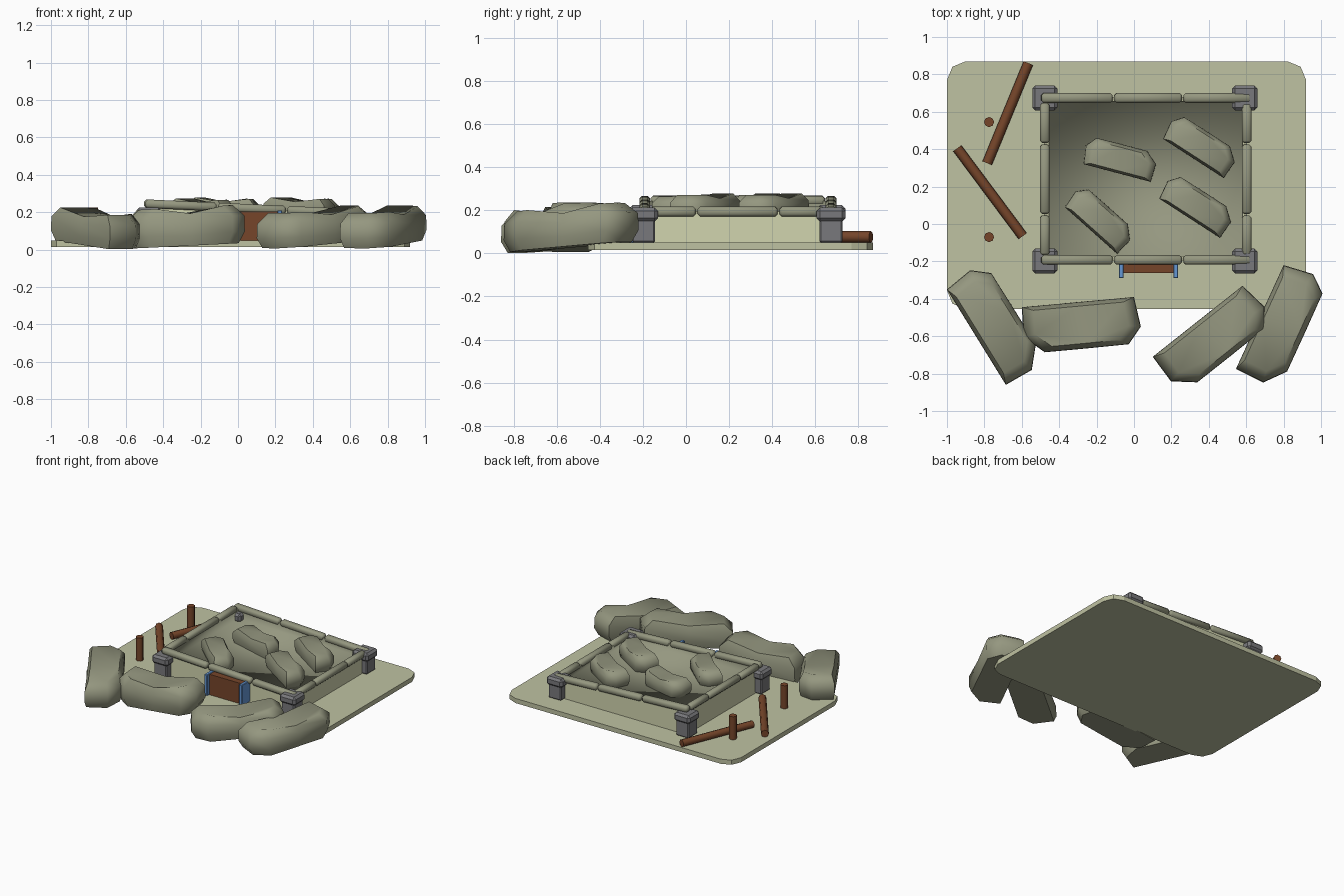
import bpy, bmesh, math
from mathutils import Matrix, Vector

cube = bpy.data.objects.get("Cube")
if cube:
    bpy.data.objects.remove(cube, do_unlink=True)


def material(name, r, g, b):
    m = bpy.data.materials.new(name)
    m.use_nodes = True
    m.diffuse_color = (r, g, b, 1)
    m.node_tree.nodes["Principled BSDF"].inputs["Base Color"].default_value = (r, g, b, 1)
    return m


SAND = material("sand", 0.52, 0.54, 0.36)
PLASTER = material("pale plaster", 0.64, 0.66, 0.43)
STONE = material("moss stone", 0.30, 0.31, 0.215)
GREY = material("grey block", 0.19, 0.19, 0.20)
WOOD = material("brown wood", 0.18, 0.06, 0.023)
BLUE = material("blue paint", 0.13, 0.31, 0.66)


def finish(bm, name, mat, smooth=None):
    bmesh.ops.recalc_face_normals(bm, faces=bm.faces)
    me = bpy.data.meshes.new(name)
    bm.to_mesh(me)
    bm.free()
    me.materials.append(mat)
    ob = bpy.data.objects.new(name, me)
    bpy.context.collection.objects.link(ob)
    if smooth:
        bpy.ops.object.select_all(action='DESELECT')
        ob.select_set(True)
        bpy.context.view_layer.objects.active = ob
        bpy.ops.object.shade_smooth_by_angle(angle=math.radians(smooth))
    return ob


def box(name, mat, lo, hi, bevel=0, tilt=0, segments=1, smooth=None):
    lo, hi = Vector(lo), Vector(hi)
    bm = bmesh.new()
    bmesh.ops.create_cube(bm, size=1)
    bmesh.ops.scale(bm, vec=hi - lo, verts=bm.verts)
    if bevel:
        bmesh.ops.bevel(bm, geom=bm.edges[:], offset=bevel, segments=segments,
                        profile=0.5, affect='EDGES')
    bm.transform(Matrix.Translation((lo + hi) / 2) @ Matrix.Rotation(tilt, 4, 'Y'))
    return finish(bm, name, mat, smooth)


def log(name, a, b, radius=0.027):
    a, b = Vector(a), Vector(b)
    bm = bmesh.new()
    bmesh.ops.create_cone(bm, cap_ends=True, segments=8, radius1=radius,
                          radius2=radius, depth=(b - a).length)
    turn = (b - a).to_track_quat('Z', 'Y').to_matrix().to_4x4()
    bm.transform(Matrix.Translation((a + b) / 2) @ turn)
    return finish(bm, name, WOOD, 50)


# Boulder outline: straight back edge, chamfered front, extra mid points for the dip
OUTLINE = [(0, 0), (.3, 0), (.6, 0), (.622, .16), (.55, .248),
           (.33, .25), (.1, .25), (-.005, .16)]


def boulder(name, start, end, z0, z1, height):
    """Start and end are the ends of the straight edge; the body lies on its right."""
    start, end = Vector(start), Vector(end)
    run = end - start
    k = run.length / 0.6
    u = run.normalized()
    v = Vector((u.y, -u.x))
    bm = bmesh.new()
    rings = []
    for t, scale in ((0, .9), (.3, 1), (.72, .99), (1, .8)):
        ring = []
        for i, (s, d) in enumerate(OUTLINE):
            s = .3 + (s - .3) * scale
            d = .11 + (d - .11) * scale
            dip = 0.16 * height * t if i in (1, 5) else 0
            p = start + u * s * k + v * d * k
            z = z0 + (z1 - z0) * s / .6 + height * t - dip
            ring.append(bm.verts.new((p.x, p.y, z)))
        rings.append(ring)
    n = len(OUTLINE)
    for a, b in zip(rings, rings[1:]):
        for i in range(n):
            bm.faces.new((a[i], a[(i + 1) % n], b[(i + 1) % n], b[i]))
    for ring in (rings[0], rings[-1]):
        # two quads on each side of the dip
        bm.faces.new((ring[0], ring[1], ring[5], ring[6], ring[7]))
        bm.faces.new((ring[1], ring[2], ring[3], ring[4], ring[5]))
    return finish(bm, name, STONE, 55)


# Ground plate with rounded corners
bm = bmesh.new()
bmesh.ops.create_cube(bm, size=1)
bm.transform(Matrix.Translation((-.04, .2075, .0325)) @ Matrix.Diagonal((1.92, 1.325, .035, 1)))
upright = [e for e in bm.edges if abs(e.verts[0].co.z - e.verts[1].co.z) > .01]
bmesh.ops.bevel(bm, geom=upright, offset=.1, segments=2, profile=.5, affect='EDGES')
finish(bm, "ground_plate", SAND)

# Roof slopes down towards +x
SLOPE = 0.05 / 1.08


def cap_z(x):
    return 0.245 - SLOPE * (x + .48)


def rectangle(bm, x0, x1, y0, y1, z):
    return [bm.verts.new((x, y, z(x))) for x, y in ((x0, y0), (x1, y0), (x1, y1), (x0, y1))]


def bridge(bm, a, b):
    for i in range(4):
        j = (i + 1) % 4
        bm.faces.new((a[i], a[j], b[j], b[i]))


# Outer walls and wall tops
bm = bmesh.new()
foot = rectangle(bm, -.48, .605, -.195, .68, lambda x: .05)
top = rectangle(bm, -.48, .605, -.195, .68, cap_z)
lip = rectangle(bm, -.455, .58, -.17, .655, cap_z)
bridge(bm, foot, top)
bridge(bm, top, lip)
finish(bm, "outer_wall", PLASTER)

# Sunken roof, shaded as one soft tray
bm = bmesh.new()
lip = rectangle(bm, -.455, .58, -.175, .655, cap_z)
floor = rectangle(bm, -.45, .575, -.17, .65, lambda x: .165 - SLOPE * .3 * x)
bridge(bm, lip, floor)
bm.faces.new(floor)
tray = finish(bm, "roof_tray", STONE)
if tray.data.polygons[-1].normal.z < 0:
    tray.data.flip_normals()
tray.data.shade_smooth()

# Coping stones around the roof
TILT = math.atan(SLOPE)
H = .023
xs = (-.5, -.11, .26, .63)
ys = (-.17, .05, .43, .65)
for side, y0, y1 in (("front", -.217, -.167), ("back", .648, .7)):
    for i in range(3):
        z = cap_z((xs[i] + xs[i + 1]) / 2)
        box(f"{side}_coping_{i + 1}", STONE, (xs[i] + .004, y0, z - H),
            (xs[i + 1] - .004, y1, z + H), .012, TILT, smooth=50)
for side, x0, x1 in (("right", -.503, -.452), ("left", .577, .628)):
    for i in range(3):
        z = cap_z((x0 + x1) / 2)
        box(f"{side}_coping_{i + 1}", STONE, (x0, ys[i] + .004, z - H),
            (x1, ys[i + 1] - .004, z + H), .012, TILT, smooth=50)

# Corner pillars with wider caps
for side, x, z in (("right", -.477, .225), ("left", .592, .213)):
    for end, y in (("front", -.197), ("back", .674)):
        box(f"{end}_{side}_pillar", GREY, (x - .054, y - .054, .05),
            (x + .054, y + .054, z - .05), .008)
        box(f"{end}_{side}_pillar_cap", GREY, (x - .067, y - .067, z - .065),
            (x + .067, y + .067, z), .016)

# Door between painted posts
box("door", WOOD, (-.06, -.262, .05), (.215, -.19, .205))
for side, x in (("right", -.068), ("left", .223)):
    box(f"{side}_door_post", BLUE, (x - .013, -.29, .05), (x + .013, -.19, .21), .004)

# Loose and standing logs
log("lying_log_back", (-.785, .325, .077), (-.565, .86, .077))
log("lying_log_front", (-.945, .405, .077), (-.595, -.065, .077))
log("standing_log_back", (-.775, .545, .05), (-.775, .545, .225))
log("standing_log_front", (-.775, -.07, .05), (-.775, -.07, .225))

# Large boulders along the front
boulder("boulder_1", (-.685, -.86), (-1, -.35), 0, .05, .18)
boulder("boulder_2", (-.6, -.445), (0, -.39), .005, .035, .205)
boulder("boulder_3", (.1, -.71), (.58, -.33), .005, .055, .185)
boulder("boulder_4", (.545, -.775), (.8, -.22), .005, .055, .185)

# Smaller boulders on the roof
boulder("roof_boulder_1", (.09, .225), (-.27, .32), .15, .16, .12)
boulder("roof_boulder_2", (.48, .245), (.155, .455), .15, .16, .12)
boulder("roof_boulder_3", (.46, -.075), (.135, .135), .15, .16, .12)
boulder("roof_boulder_4", (-.09, -.16), (-.37, .09), .15, .16, .115)
